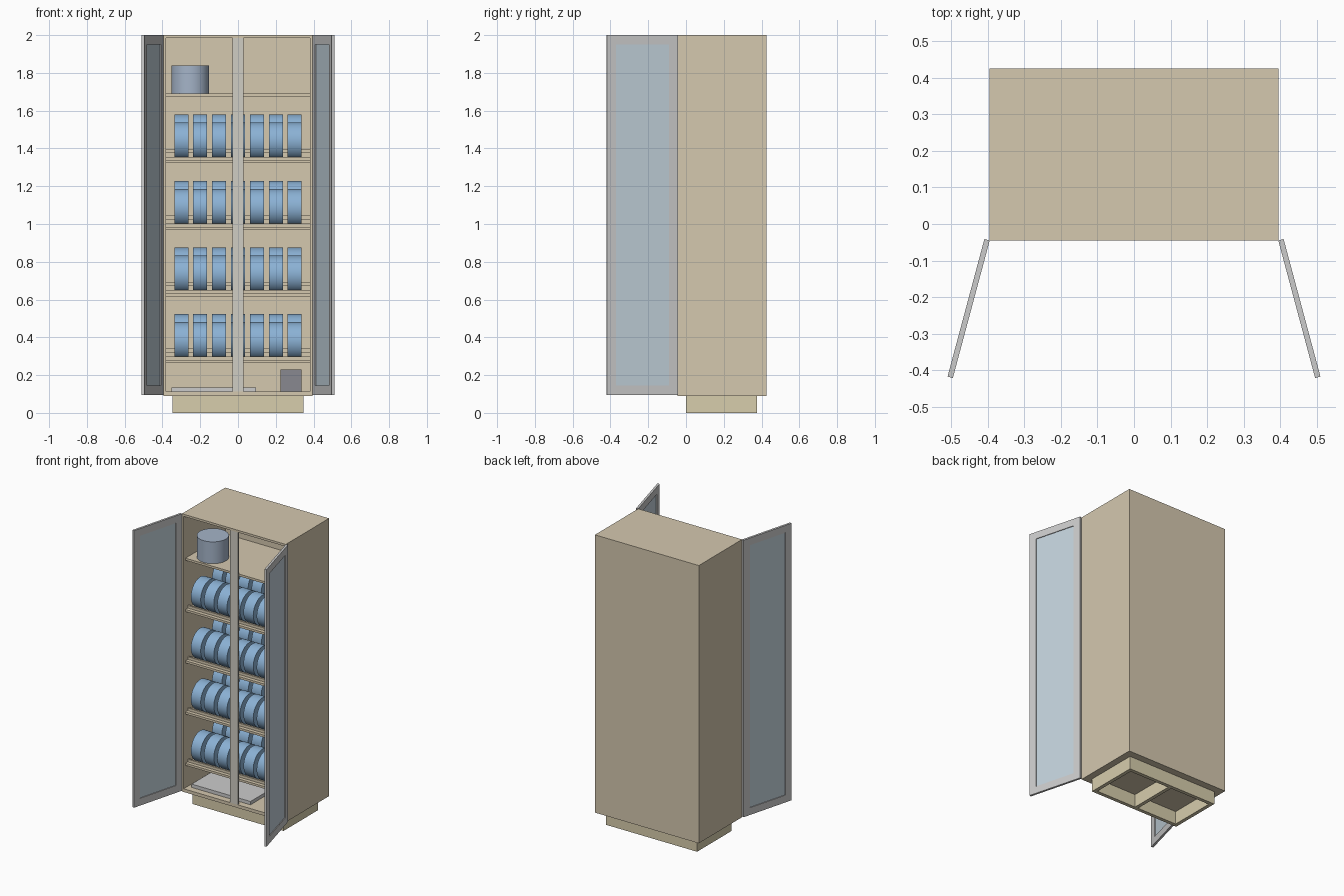
import bpy
from math import pi, radians
from mathutils import Matrix

if "Cube" in bpy.data.objects:
    bpy.data.objects.remove(bpy.data.objects["Cube"])


def material(name, rgb):
    m = bpy.data.materials.new(name)
    m.diffuse_color = (*[c ** 2.2 for c in rgb], 1)
    m.use_nodes = True
    m.node_tree.nodes["Principled BSDF"].inputs["Base Color"].default_value = m.diffuse_color
    return m


CREAM = material("cream", (0.83, 0.78, 0.68))
TAN = material("tan", (0.84, 0.80, 0.67))
BLUE = material("blue", (0.54, 0.69, 0.83))
STEEL = material("blue_grey", (0.64, 0.70, 0.78))
GLASS = material("glass", (0.76, 0.82, 0.86))
POST = material("warm_grey", (0.81, 0.80, 0.76))
DARK = material("dark_grey", (0.53, 0.53, 0.56))


def box(name, x, y, z, mat=None):
    """Box from (min, max) ranges on each axis."""
    bpy.ops.mesh.primitive_cube_add(size=1)
    o = bpy.context.object
    o.name = name
    size = [b - a for a, b in (x, y, z)]
    mid = [(a + b) / 2 for a, b in (x, y, z)]
    o.data.transform(Matrix.Translation(mid) @ Matrix.Diagonal((*size, 1)))
    if mat:
        o.data.materials.append(mat)
    return o


def cylinder(name, loc, r, h, mat, axis_x=False):
    rot = (0, pi / 2, 0) if axis_x else (0, 0, 0)
    bpy.ops.mesh.primitive_cylinder_add(vertices=48, radius=r, depth=h, location=loc, rotation=rot)
    o = bpy.context.object
    o.name = name
    o.data.materials.append(mat)
    bpy.ops.object.shade_smooth_by_angle(angle=radians(30))
    return o


# Carcass
W, F, B = 0.395, -0.045, 0.425
I = W - 0.013
for s, side in ((-1, "left"), (1, "right")):
    box(side + "_side_panel", sorted((s * I, s * W)), (F, B), (0.09, 2.0), CREAM)
box("top_panel", (-I, I), (F, B), (1.985, 2.0), CREAM)
box("bottom_panel", (-I, I), (F, B), (0.09, 0.112), CREAM)
box("back_panel", (-I, I), (B - 0.013, B), (0.112, 1.985), CREAM)
box("centre_post", (-0.03, 0.03), (F, F + 0.015), (0.112, 1.985), POST)

# Plinth frame, open underneath, with a middle divider
P, T = 0.347, 0.025
for name, y in (("front", (0, T)), ("back", (0.375 - T, 0.375))):
    box("plinth_" + name, (-P, P), y, (0, 0.09), TAN)
for name, c in (("left", -P + T / 2), ("middle", 0), ("right", P - T / 2)):
    box("plinth_" + name, (c - T / 2, c + T / 2), (T, 0.375 - T), (0, 0.09), TAN)

# Shelves; the lower four carry two stepped rows of reels in rail cradles
for i in range(5):
    z = 0.28 + 0.3525 * i
    box("shelf", (-I, I), (-0.025, B - 0.013), (z - 0.015, z), CREAM)
    if i == 4:
        break
    box("rear_step", (-I, I), (0.215, B - 0.013), (z, z + 0.042), CREAM)
    for yc, zb in ((0.07, z), (0.30, z + 0.042)):
        for s in (-1, 1):
            yr = yc + s * 0.064
            box("reel_rail", (-I, I), (yr - 0.006, yr + 0.006), (zb, zb + 0.018), CREAM)
        for k in range(-3, 4):
            cylinder("reel", (k * 0.1, yc, zb + 0.1005), 0.1, 0.074, BLUE, True)

# Loose items on the top shelf and the floor
cylinder("canister", (-0.253, 0.088, 1.765), 0.1, 0.15, STEEL)
box("flat_tray", (-0.353, 0.095), (0, 0.30), (0.112, 0.135))
box("small_box", (0.226, 0.337), (0, 0.12), (0.112, 0.23), DARK)

# Glazed doors, built closed along +x from the hinge and then swung open
L, D, Z0, Z1, E = 0.39, 0.015, 0.095, 2.0, 0.05
for s, side in ((-1, "left"), (1, "right")):
    parts = [
        box(side + "_door_hinge_stile", (0, E), (-D, 0), (Z0, Z1)),
        box(side + "_door_outer_stile", (L - E, L), (-D, 0), (Z0, Z1)),
        box(side + "_door_bottom_rail", (E, L - E), (-D, 0), (Z0, Z0 + E)),
        box(side + "_door_top_rail", (E, L - E), (-D, 0), (Z1 - E, Z1)),
        box(side + "_door_glass", (E, L - E), (-0.010, -0.005), (Z0 + E, Z1 - E), GLASS),
    ]
    swing = Matrix.Translation((-W, F, 0)) @ Matrix.Rotation(radians(-105), 4, 'Z')
    for o in parts:
        o.data.transform(swing)
        if s > 0:
            o.data.transform(Matrix.Diagonal((-1, 1, 1, 1)))
            o.data.flip_normals()
